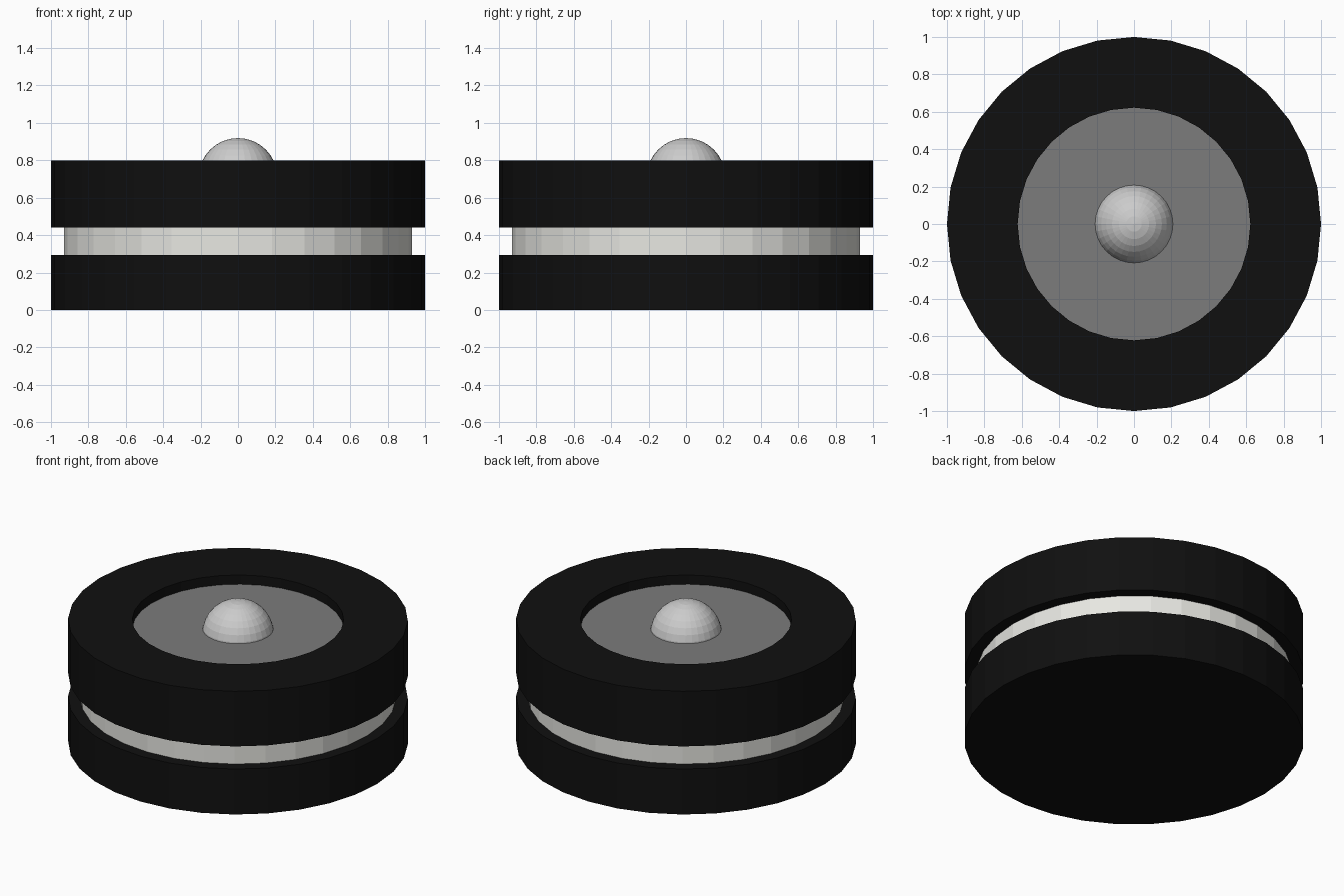
import bpy, bmesh, math

if "Cube" in bpy.data.objects:
    bpy.data.objects.remove(bpy.data.objects["Cube"])

SIDES = 32


def material(name, rgb):
    mat = bpy.data.materials.new(name)
    mat.diffuse_color = (*rgb, 1)
    mat.use_nodes = True
    mat.node_tree.nodes["Principled BSDF"].inputs["Base Color"].default_value = mat.diffuse_color
    return mat


def lathe(name, profile, mat=None, closed=False):
    """Spin (radius, z) points round the z axis; radius 0 points merge into a pole."""
    bm = bmesh.new()
    verts = [bm.verts.new((r, 0, z)) for r, z in profile]
    pairs = list(zip(verts, verts[1:])) + ([(verts[-1], verts[0])] if closed else [])
    edges = [bm.edges.new(p) for p in pairs]
    bmesh.ops.spin(bm, geom=verts + edges, cent=(0, 0, 0), axis=(0, 0, 1),
                   angle=math.tau, steps=SIDES, use_merge=True)
    bmesh.ops.remove_doubles(bm, verts=bm.verts, dist=1e-4)
    bmesh.ops.recalc_face_normals(bm, faces=bm.faces)
    mesh = bpy.data.meshes.new(name)
    bm.to_mesh(mesh)
    bm.free()
    obj = bpy.data.objects.new(name, mesh)
    bpy.context.collection.objects.link(obj)
    if mat:
        mesh.materials.append(mat)
    return obj


def disc(name, radius, z0, z1, mat=None):
    return lathe(name, [(0, z0), (radius, z0), (radius, z1), (0, z1)], mat)


black = material("black", (0.005, 0.005, 0.005))
dark_grey = material("dark_grey", (0.2, 0.2, 0.2))
off_white = material("off_white", (0.8, 0.8, 0.76))

# Lower body and the pale band in the gap
disc("lower_body", 1.0, 0.0, 0.295, black)
disc("middle_band", 0.93, 0.295, 0.442, off_white)

# Upper body with a shallow round recess
lathe("upper_body", [(0, 0.442), (1.0, 0.442), (1.0, 0.8), (0.622, 0.8),
                     (0.622, 0.70), (0, 0.70)], black)

# Grey plate on the recess floor
disc("recess_plate", 0.622, 0.70, 0.74, dark_grey)

# Domed button, a sphere sunk into the plate
bpy.ops.mesh.primitive_uv_sphere_add(segments=32, ring_count=16, radius=0.211,
                                     location=(0, 0, 0.708))
bpy.context.object.name = "dome_button"
